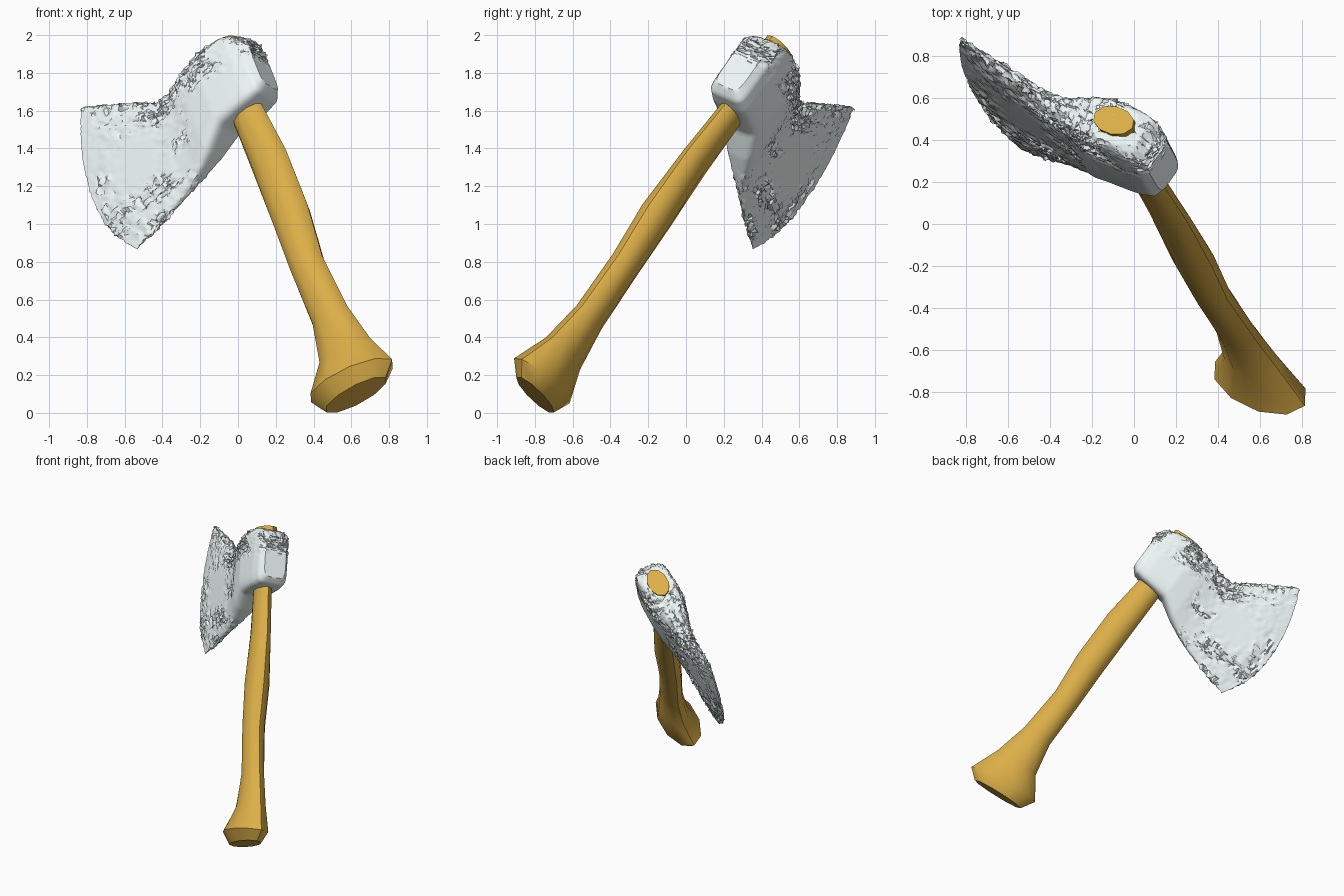
import bpy, bmesh, math, random
from mathutils import Vector, noise

if "Cube" in bpy.data.objects:
    bpy.data.objects.remove(bpy.data.objects["Cube"])

random.seed(4)

# Axe frame: S toward the cutting edge, T up the handle, W across the blade
O = Vector((-0.10, 0.50, 1.94))
T = Vector((-0.304, 0.552, 0.778)).normalized()
S = Vector((-0.777, 0.329, -0.537))
S = (S - S.dot(T) * T).normalized()
W = T.cross(S)


def place(s, t, w):
    return O + s * S + t * T + w * W


def lerp_rows(rows, x):
    for a, b in zip(rows, rows[1:]):
        if x <= b[0]:
            f = max(0, (x - a[0]) / (b[0] - a[0]))
            return [p + (q - p) * f for p, q in zip(a[1:], b[1:])]
    return list(rows[-1][1:])


def ramp(x, a, b):
    f = min(1, max(0, (x - a) / (b - a)))
    return f * f * (3 - 2 * f)


def finish(name, bm, color, angle):
    bmesh.ops.recalc_face_normals(bm, faces=bm.faces)
    me = bpy.data.meshes.new(name)
    bm.to_mesh(me)
    bm.free()
    ob = bpy.data.objects.new(name, me)
    bpy.context.collection.objects.link(ob)
    mat = bpy.data.materials.new(name + "_material")
    mat.diffuse_color = (*color, 1)
    mat.use_nodes = True
    mat.node_tree.nodes["Principled BSDF"].inputs["Base Color"].default_value = mat.diffuse_color
    me.materials.append(mat)
    bpy.ops.object.select_all(action='DESELECT')
    ob.select_set(True)
    bpy.context.view_layer.objects.active = ob
    bpy.ops.object.shade_smooth_by_angle(angle=math.radians(angle))
    return ob


# Handle: faceted sections (t, s centre, w centre, half depth s, half width w, end tilt)
sections = [
    (-0.008, 0.0, 0, 0.115, 0.075, 0), (-0.43, -0.01, 0, 0.093, 0.060, 0),
    (-0.80, -0.03, 0, 0.112, 0.064, 0), (-1.18, -0.03, 0, 0.112, 0.088, 0),
    (-1.50, -0.012, -0.005, 0.100, 0.080, 0), (-1.85, -0.022, -0.02, 0.112, 0.078, 0),
    (-2.10, -0.025, -0.02, 0.165, 0.095, 0.05), (-2.285, -0.01, 0, 0.262, 0.138, 0.13),
    (-2.37, 0.0, -0.01, 0.195, 0.09, 0.08)]
SIDES = 10
bm = bmesh.new()
rings = []
for t, sc, wc, a, c, tilt in sections:
    ring = []
    for k in range(SIDES):
        an = math.tau * k / SIDES
        ds = a * math.cos(an)
        ring.append(bm.verts.new(place(sc + ds, t + tilt * ds, wc + c * math.sin(an))))
    rings.append(ring)
for r0, r1 in zip(rings, rings[1:]):
    for k in range(SIDES):
        m = (k + 1) % SIDES
        bm.faces.new((r0[k], r0[m], r1[m], r1[k]))
bm.faces.new(rings[0])
bm.faces.new(rings[-1])
finish("handle", bm, (0.72, 0.43, 0.065), 42)

# Head: outline rows (s, t low, t high, half thickness, roundness power)
outline = [
    (-0.195, -0.41, -0.11, 0.085, 5), (-0.155, -0.452, -0.06, 0.116, 6),
    (-0.08, -0.468, -0.03, 0.128, 6), (0.0, -0.475, -0.018, 0.130, 6),
    (0.12, -0.49, -0.025, 0.131, 5), (0.25, -0.575, -0.05, 0.106, 4),
    (0.36, -0.63, -0.085, 0.072, 3.5), (0.44, -0.665, -0.085, 0.056, 3),
    (0.62, -0.72, 0.035, 0.040, 3), (0.74, -0.75, 0.11, 0.030, 3),
    (0.866, -0.78, 0.18, 0.006, 3)]
NS, NT, NW = 76, 66, 10
bm = bmesh.new()
cols = []
for i in range(NS + 1):
    s = -0.195 + 1.061 * i / NS
    lo, hi, h, p = lerp_rows(outline, s)
    col = []
    for j in range(NT + 1):
        # half of a rounded rectangle, from underside to crown
        g = 2 * j / NT - 1
        x, y = min(1, (1 - abs(g)) / 0.25), max(-1, min(1, g / 0.75))
        size = (x ** p + abs(y) ** p) ** (1 / p)
        v, w = 0.5 + 0.5 * y / size, h * x / size
        q = abs(2 * v - 1)
        t = lo + (hi - lo) * v
        # bowed cutting edge
        sb = s + 0.128 * (1 - q ** 2.2) * (1.2 - 0.4 * v) * ramp(s, 0.35, 0.9)
        # worn zones: crown, cutting edge, blade rim and neck
        n = noise.noise(Vector((s * 5, t * 5, 3)))
        rough = max(ramp(t, -0.28, -0.14) * (1 - 0.5 * ramp(s, 0.45, 0.6)),
                    ramp(s, 0.66, 0.80) * ramp(-t, 0.1, 0.3),
                    ramp(q, 0.72, 0.9) * ramp(s, 0.3, 0.42),
                    ramp(-t, 0.40, 0.55) * ramp(s, 0.4, 0.55),
                    ramp(s, 0.25, 0.33) * ramp(-s, -0.54, -0.44) * ramp(t, -0.52, -0.38))
        rough *= 0.25 + 0.75 * ramp(n, -0.4, 0.05)
        pair = []
        for side in (1, -1):
            d = [random.gauss(0, 0.005) * rough for _ in range(3)]
            # chipped pits and lumps
            pit = noise.noise(Vector((sb * 26, t * 26, side * (9 + w * 26)))) * 0.012 * rough
            ww = max(0.001, w + 1.2 * d[2] + pit * min(1, w / 0.03))
            pair.append(bm.verts.new(place(sb + d[0], t + d[1] + pit * ramp(q, 0.9, 1), side * ww)))
        col.append(pair)
    cols.append(col)
for c0, c1 in zip(cols, cols[1:]):
    for j in range(NT):
        for k in (0, 1):
            bm.faces.new((c0[j][k], c1[j][k], c1[j + 1][k], c0[j + 1][k]))
    for j in (0, NT):
        bm.faces.new((c0[j][0], c1[j][0], c1[j][1], c0[j][1]))
# Close the cutting edge with strips and the poll with a hammered grid
for j in range(NT):
    c = cols[-1]
    bm.faces.new((c[j][0], c[j + 1][0], c[j + 1][1], c[j][1]))
poll = []
for j, (a, b) in enumerate(cols[0]):
    amp = 0.006 * ramp(j / NT, 0.45, 0.75)
    mid = [bm.verts.new(a.co.lerp(b.co, k / NW) + S * random.gauss(0, amp)) for k in range(1, NW)]
    poll.append([a, *mid, b])
for r0, r1 in zip(poll, poll[1:]):
    for k in range(NW):
        bm.faces.new((r0[k], r1[k], r1[k + 1], r0[k + 1]))
finish("axe_head", bm, (0.87, 0.95, 0.94), 40)
